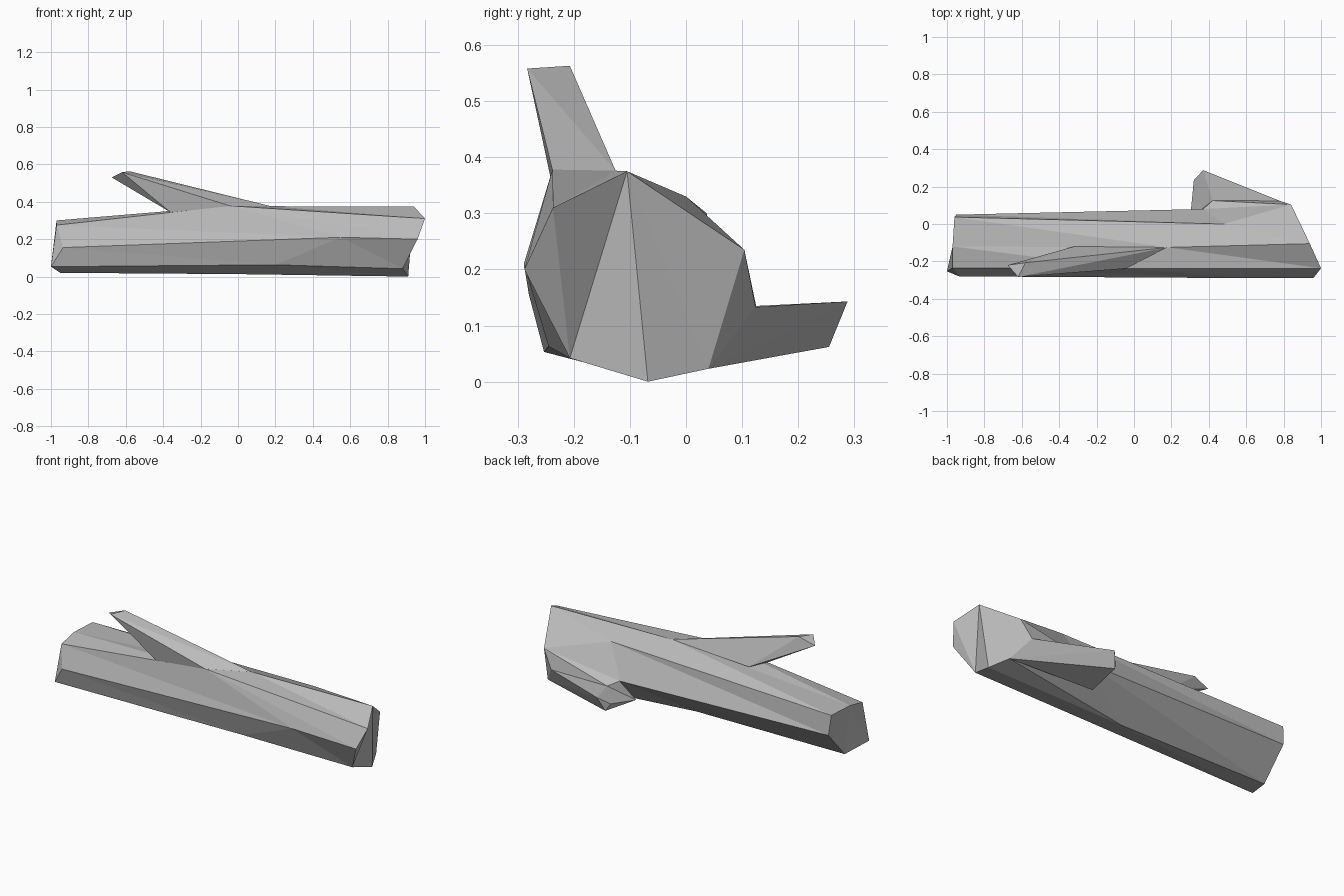
import bpy, bmesh

if "Cube" in bpy.data.objects:
    bpy.data.objects.remove(bpy.data.objects["Cube"])

wood = bpy.data.materials.new("weathered_grey")
wood.diffuse_color = (0.5, 0.5, 0.5, 1)
wood.use_nodes = True
wood.node_tree.nodes["Principled BSDF"].inputs["Base Color"].default_value = wood.diffuse_color


def finish(name, bm):
    bmesh.ops.recalc_face_normals(bm, faces=bm.faces[:])
    me = bpy.data.meshes.new(name)
    bm.to_mesh(me)
    bm.free()
    me.materials.append(wood)
    ob = bpy.data.objects.new(name, me)
    bpy.context.collection.objects.link(ob)
    return ob


def hull(name, pts):
    """Faceted solid wrapped around a few corner points."""
    bm = bmesh.new()
    for p in pts:
        bm.verts.new(p)
    res = bmesh.ops.convex_hull(bm, input=bm.verts[:])
    loose = {g for g in res["geom_interior"] if isinstance(g, bmesh.types.BMVert)}
    bmesh.ops.delete(bm, geom=list(loose), context='VERTS')
    return finish(name, bm)


# Log: three seven-sided rings, left end / middle / right end,
# each running from the top ridge over the front and under to the back
left = [(-.97, -.12, .30), (-.97, -.235, .275), (-.935, -.28, .155), (-1, -.253, .053),
        (-.95, -.10, .02), (-.95, .05, .186), (-.96, .037, .30)]
mid = [(.18, -.125, .376), (-.04, -.238, .378), (.55, -.289, .21), (.20, -.245, .063),
       (0, -.10, .013), (.37, .08, .16), (.48, 0, .33)]
right = [(.94, -.105, .375), (1, -.237, .31), (.96, -.288, .20), (.88, -.207, .042),
         (.91, -.068, 0), (.86, .04, .023), (.84, .104, .235)]

bm = bmesh.new()
rings = [[bm.verts.new(p) for p in ring] for ring in (left, mid, right)]
for a, b in zip(rings, rings[1:]):
    for i in range(7):
        j = (i + 1) % 7
        bm.faces.new((a[i], b[i], b[j]))
        bm.faces.new((a[i], b[j], a[j]))
# Broken ends, faceted
for i, j, k in ((0, 1, 3), (1, 2, 3), (0, 3, 4), (0, 4, 5), (0, 5, 6)):
    for ring in (rings[0], rings[2]):
        bm.faces.new((ring[i], ring[j], ring[k]))
finish("log", bm)

# Upper branch, leaning up and to the left
hull("upper_branch", [
    (-.04, -.238, .377), (.18, -.125, .375), (-.32, -.12, .35), (-.36, -.237, .343),
    (-.62, -.283, .558), (-.58, -.207, .563), (-.675, -.22, .53)])

# Back branch: swollen root on the log, then the stub
knot = [(.86, .04, .023), (.78, .124, .133), (.42, .125, .135), (.30, .03, .05)]
hull("back_branch_root", knot + [(.84, .104, .235), (.37, .08, .16)])
hull("back_branch", knot + [(.37, .288, .143), (.34, .255, .062), (.32, .235, .10)])
